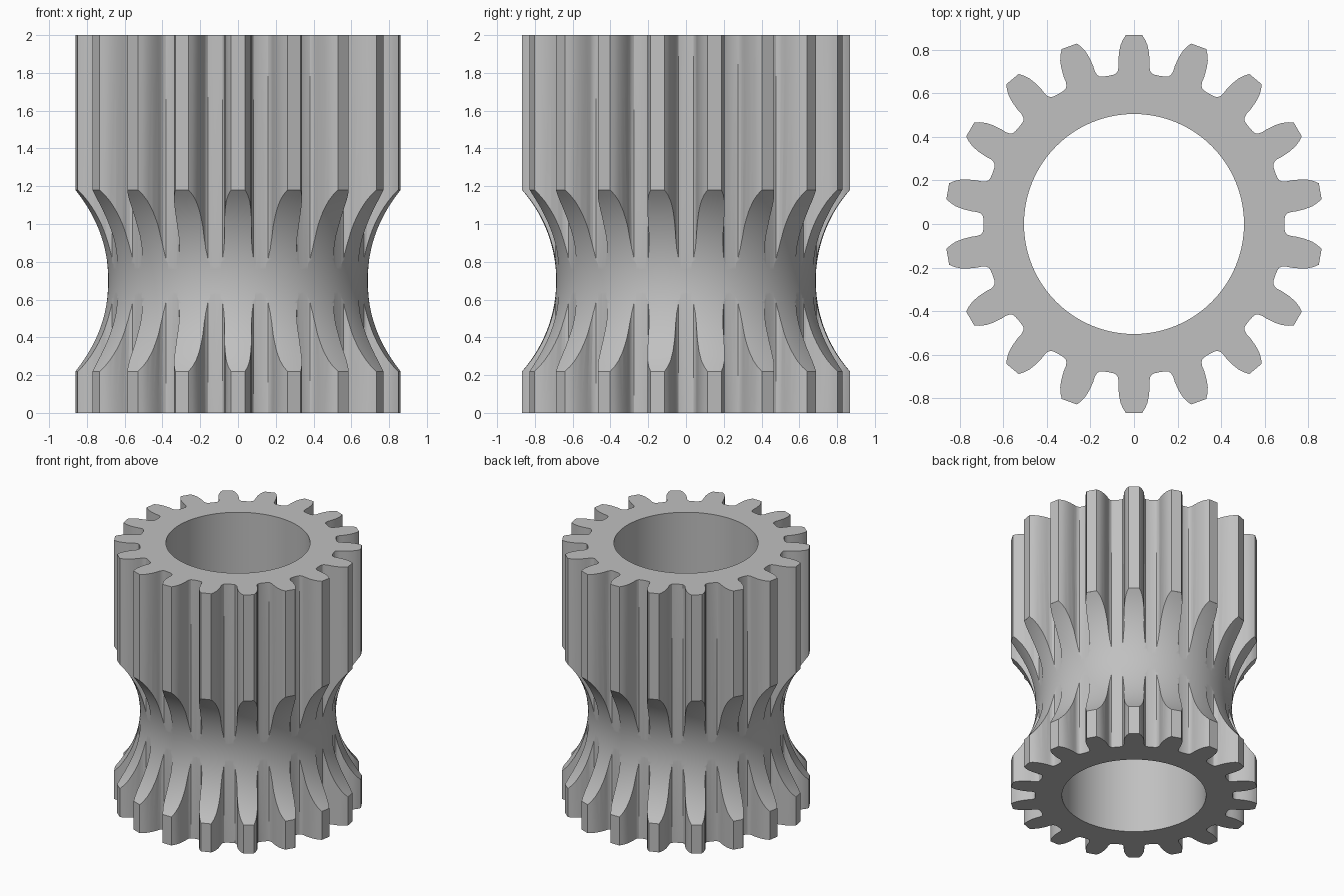
import bpy, bmesh
from math import sin, cos, pi, radians, sqrt, hypot, atan2

cube = bpy.data.objects.get("Cube")
if cube:
    bpy.data.objects.remove(cube, do_unlink=True)

HEIGHT = 2.0
TEETH = 18
PITCH = 2 * pi / TEETH
BORE_R = 0.505
ROOT_R = 0.69
TIP_R = 0.868
NECK_R = 0.687        # smallest radius of the waist groove
NECK_Z = 0.70         # height of its middle
NECK_HALF = 0.48      # half its height at the tooth tips

steel = bpy.data.materials.new("grey_steel")
steel.use_nodes = True
grey = (0.53, 0.53, 0.53, 1)
steel.diffuse_color = grey
steel.node_tree.nodes["Principled BSDF"].inputs["Base Color"].default_value = grey


def make_object(name, bm):
    bmesh.ops.recalc_face_normals(bm, faces=bm.faces)
    mesh = bpy.data.meshes.new(name)
    bm.to_mesh(mesh)
    bm.free()
    mesh.materials.append(steel)
    obj = bpy.data.objects.new(name, mesh)
    bpy.context.collection.objects.link(obj)
    return obj


def lathe_ring(name, profile, segments):
    """Revolve a closed (radius, z) profile around the z axis."""
    bm = bmesh.new()
    rings = [[bm.verts.new((r * cos(2 * pi * i / segments),
                            r * sin(2 * pi * i / segments), z))
              for r, z in profile] for i in range(segments)]
    n = len(profile)
    for i in range(segments):
        a, b = rings[i], rings[(i + 1) % segments]
        for j in range(n):
            k = (j + 1) % n
            bm.faces.new((a[j], b[j], b[k], a[k]))
    return make_object(name, bm)


def cut(target, cutter):
    mod = target.modifiers.new("cut", "BOOLEAN")
    mod.operation = "DIFFERENCE"
    mod.solver = "EXACT"
    mod.object = cutter
    bpy.context.view_layer.objects.active = target
    bpy.ops.object.modifier_apply(modifier=mod.name)
    bpy.data.objects.remove(cutter, do_unlink=True)


# Half a tooth as (sideways offset, radial distance), from root fillet to tip
flank = [(0.095, 0.685), (0.082, 0.691), (0.074, 0.703), (0.071, 0.72),
         (0.072, 0.745), (0.069, 0.785), (0.062, 0.82), (0.051, 0.846),
         (0.037, TIP_R)]
tooth = [(-s, r) for s, r in flank] + [(s, r) for s, r in reversed(flank)]

# Toothed body: repeat the tooth around the axis and extrude it
bm = bmesh.new()
outline = []
for t in range(TEETH):
    middle = pi / 2 - t * PITCH
    for side, along in tooth:
        angle = middle - atan2(side, along)
        r = hypot(side, along)
        outline.append(bm.verts.new((r * cos(angle), r * sin(angle), 0)))
    valley = middle - PITCH / 2
    outline.append(bm.verts.new((ROOT_R * cos(valley), ROOT_R * sin(valley), 0)))
base = bm.faces.new(outline)
top = bmesh.ops.extrude_face_region(bm, geom=[base])["geom"]
bmesh.ops.translate(bm, vec=(0, 0, HEIGHT),
                    verts=[v for v in top if isinstance(v, bmesh.types.BMVert)])
gear = make_object("pinion_gear", bm)

# Central bore
bm = bmesh.new()
bmesh.ops.create_cone(bm, cap_ends=True, segments=96, radius1=BORE_R,
                      radius2=BORE_R, depth=HEIGHT * 2)
cut(gear, make_object("bore_cutter", bm))

# Waist groove: a circular arc swept around the teeth
sag = TIP_R - NECK_R
arc_r = (NECK_HALF ** 2 + sag ** 2) / (2 * sag)
STEPS = 32
waist = []
for i in range(STEPS + 1):
    dz = NECK_HALF * (2 * i / STEPS - 1)
    waist.append((NECK_R + arc_r - sqrt(arc_r ** 2 - dz ** 2), NECK_Z + dz))
waist += [(1.1, NECK_Z + NECK_HALF), (1.1, NECK_Z - NECK_HALF)]
cut(gear, lathe_ring("waist_cutter", waist, 144))

# Smooth curves, crisp edges
bpy.ops.object.select_all(action="DESELECT")
gear.select_set(True)
bpy.context.view_layer.objects.active = gear
bpy.ops.object.shade_smooth_by_angle(angle=radians(28))
